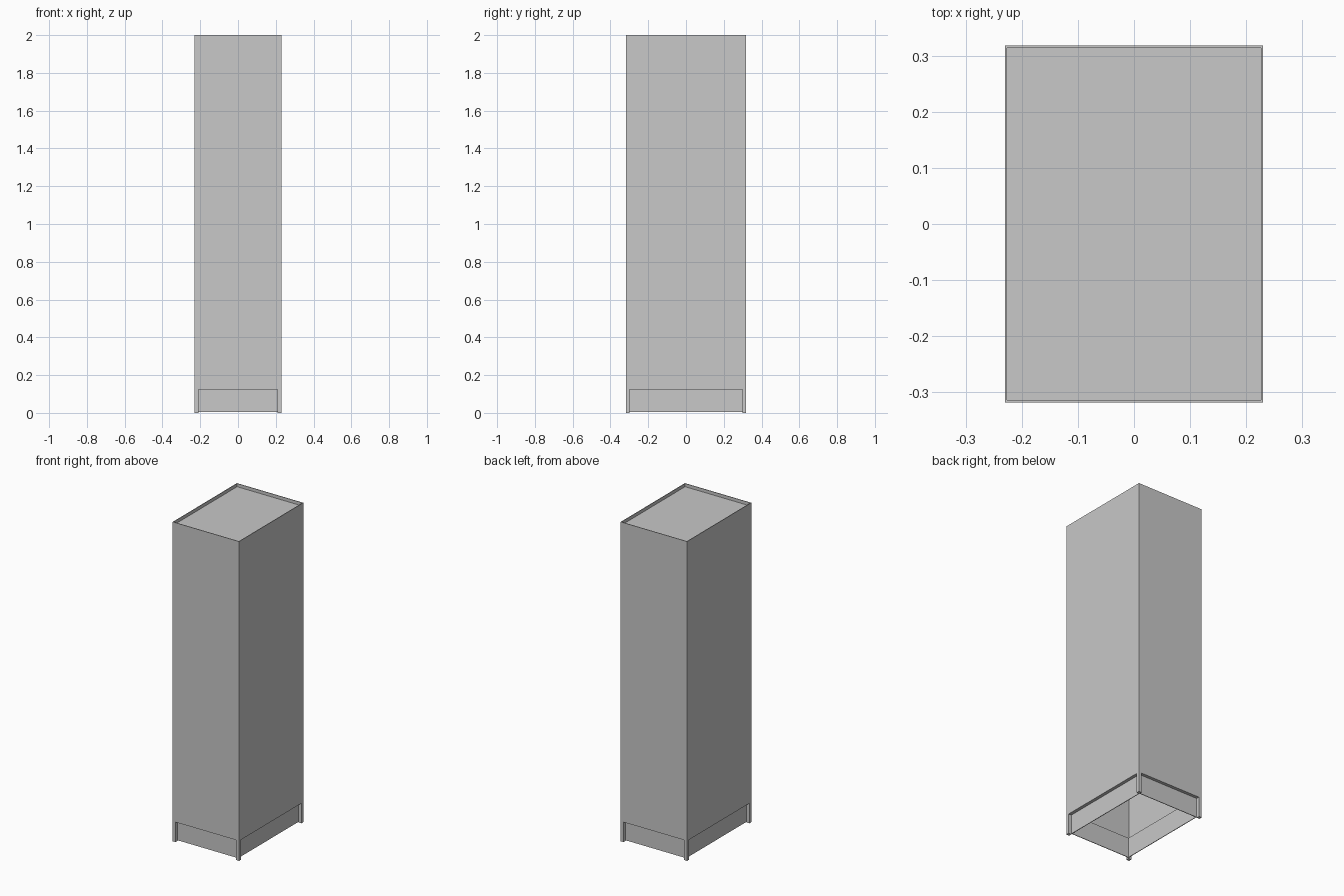
import bpy
import bmesh

cube = bpy.data.objects.get("Cube")
if cube:
    bpy.data.objects.remove(cube, do_unlink=True)

# Single light grey metal
grey = bpy.data.materials.new("light_grey_metal")
grey.use_nodes = True
colour = (0.58, 0.58, 0.58, 1.0)
grey.diffuse_color = colour
grey.node_tree.nodes["Principled BSDF"].inputs["Base Color"].default_value = colour

HX, HY, HEIGHT = 0.23, 0.318, 2.0   # half width, half depth, height
SHEET = 0.004                       # sheet thickness
INSET = 0.02                        # plinth setback and post width
KICK = 0.125                        # plinth height


def finish(name, bm):
    bmesh.ops.recalc_face_normals(bm, faces=bm.faces)
    mesh = bpy.data.meshes.new(name)
    bm.to_mesh(mesh)
    bm.free()
    mesh.materials.append(grey)
    obj = bpy.data.objects.new(name, mesh)
    bpy.context.collection.objects.link(obj)
    return obj


def box(name, x0, x1, y0, y1, z0, z1):
    bm = bmesh.new()
    bmesh.ops.create_cube(bm, size=1)
    for v in bm.verts:
        v.co.x = x1 if v.co.x > 0 else x0
        v.co.y = y1 if v.co.y > 0 else y0
        v.co.z = z1 if v.co.z > 0 else z0
    return finish(name, bm)


def frame(name, hx, hy, wall, z0, z1):
    """Open rectangular tube with the given wall thickness."""
    bm = bmesh.new()
    signs = ((-1, -1), (1, -1), (1, 1), (-1, 1))
    loops = [[bm.verts.new((sx * (hx - t), sy * (hy - t), z)) for sx, sy in signs]
             for t, z in ((0, z0), (0, z1), (wall, z1), (wall, z0))]
    for a, b in zip(loops, loops[1:] + loops[:1]):
        for i in range(4):
            j = (i + 1) % 4
            bm.faces.new((a[i], a[j], b[j], b[i]))
    return finish(name, bm)


# Outer cabinet walls, open at both ends
frame("cabinet_walls", HX, HY, SHEET, KICK, HEIGHT)

# Top panel sunk below the rim
box("top_panel", SHEET - HX, HX - SHEET, SHEET - HY, HY - SHEET,
    HEIGHT - INSET - SHEET, HEIGHT - INSET)

# Ledge joining walls to the set-back plinth
frame("plinth_ledge", HX - SHEET, HY - SHEET, INSET, KICK, KICK + SHEET)

# Set-back plinth ring
frame("plinth_panels", HX - INSET, HY - INSET, SHEET, SHEET, KICK)

# Corner posts
for sx, side in ((-1, "right"), (1, "left")):
    for sy, end in ((-1, "front"), (1, "back")):
        xs = sorted((sx * HX, sx * (HX - INSET)))
        ys = sorted((sy * HY, sy * (HY - INSET)))
        box(f"{end}_{side}_post", *xs, *ys, 0, KICK)
